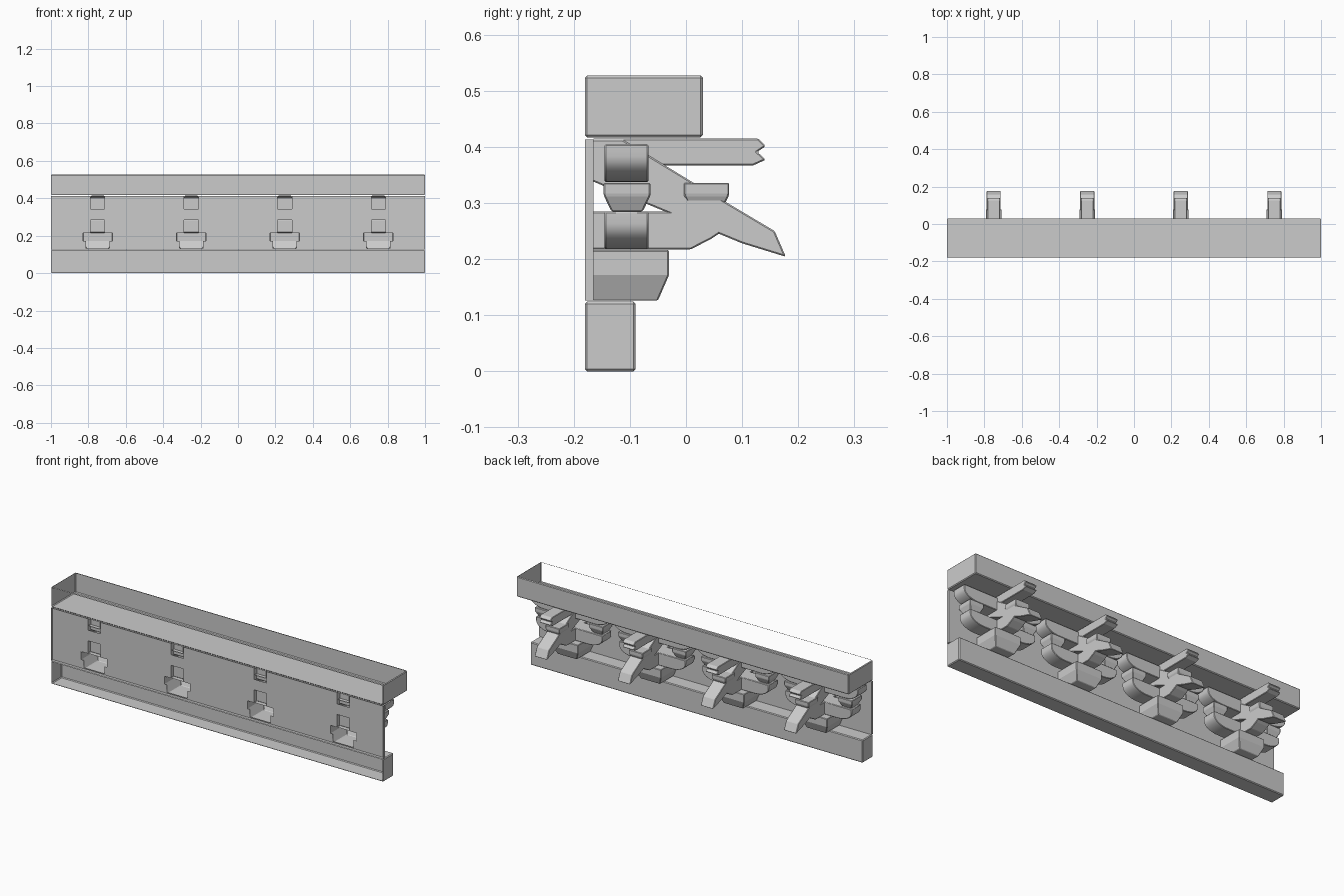
import bpy, bmesh, math

if "Cube" in bpy.data.objects:
    bpy.data.objects.remove(bpy.data.objects["Cube"])

XS = (-0.75, -0.25, 0.25, 0.75)
WALL = -0.165


def make_mesh(name, bm, open_back=None):
    """Finish a bmesh; optionally remove the flat face lying at y = open_back."""
    bmesh.ops.recalc_face_normals(bm, faces=bm.faces)
    if open_back is not None:
        gone = [f for f in bm.faces if all(abs(v.co.y - open_back) < 1e-4 for v in f.verts)]
        bmesh.ops.delete(bm, geom=gone, context='FACES')
    me = bpy.data.meshes.new(name)
    bm.to_mesh(me)
    bm.free()
    return me


def place(name, me, x=0.0, bevel=0.0):
    ob = bpy.data.objects.new(name, me)
    bpy.context.collection.objects.link(ob)
    ob.location.x = x
    if bevel:
        m = ob.modifiers.new("edge_bevel", 'BEVEL')
        m.width = bevel
        m.segments = 1
        m.limit_method = 'ANGLE'
        m.angle_limit = math.radians(25)
    return ob


def prism(pts, to_co, lo, hi):
    """Extrude a 2D outline from lo to hi; to_co maps (u, v, depth) to xyz."""
    bm = bmesh.new()
    a = [bm.verts.new(to_co(u, v, lo)) for u, v in pts]
    b = [bm.verts.new(to_co(u, v, hi)) for u, v in pts]
    bm.faces.new(a)
    bm.faces.new(b[::-1])
    for i in range(len(pts)):
        j = (i + 1) % len(pts)
        bm.faces.new((a[i], b[i], b[j], a[j]))
    return bm


def side_arm(pts, half):
    return prism(pts, lambda u, v, d: (d, u, v), -half, half)


def cross_arm(length, z0, z1):
    """Bracket arm along x whose lower ends curve upward."""
    rx, rz, n = 0.085, 0.046, 7
    right = [(length - rx + rx * math.sin(t), z0 + rz - rz * math.cos(t))
             for t in (math.pi / 2 * i / n for i in range(n + 1))]
    right.append((length, z1))
    pts = right + [(-x, z) for x, z in reversed(right)]
    return prism(pts, lambda u, v, d: (u, d, v), -0.145, -0.067)


def block(cx, hx, y0, y1, z0, zm, z1, inset, back_inset):
    """Bearing block: square top, tapering foot."""
    bm = bmesh.new()
    rings = []
    for z, i, b in ((z0, inset, back_inset), (zm, 0, 0), (z1, 0, 0)):
        rings.append([bm.verts.new(c) for c in (
            (cx - hx + i, y0 + b, z), (cx + hx - i, y0 + b, z),
            (cx + hx - i, y1 - inset * (i > 0), z), (cx - hx + i, y1 - inset * (i > 0), z))])
    bm.faces.new(rings[0])
    bm.faces.new(rings[-1])
    for r, s in zip(rings, rings[1:]):
        for k in range(4):
            bm.faces.new((r[k], r[(k + 1) % 4], s[(k + 1) % 4], s[k]))
    return bm


def beam(name, y0, y1, z0, z1, open_top):
    """Long hollow beam, open at the wall side."""
    bm = side_arm([(y0, z0), (y1, z0), (y1, z1), (y0, z1)], 1.0)
    bmesh.ops.bevel(bm, geom=bm.edges[:], offset=0.004, segments=1, affect='EDGES')
    bmesh.ops.recalc_face_normals(bm, faces=bm.faces)
    gone = [f for f in bm.faces if f.normal.y < -0.9 or (open_top and f.normal.z > 0.9)]
    bmesh.ops.delete(bm, geom=gone, context='FACES')
    me = make_mesh(name, bm)
    return place(name, me)


# long beams
beam("upper_beam", -0.18, 0.03, 0.417, 0.527, True)
beam("lower_beam", -0.18, -0.09, 0.0, 0.124, False)

# wall panel: sheet with openings behind each bracket, plus a thin return rim
offs = (-0.078, -0.062, -0.0375, 0.0375, 0.062, 0.078)
xs = [-1.0] + [c + o for c in XS for o in offs] + [1.0]
zs = [0.126, 0.132, 0.172, 0.215, 0.285, 0.343, 0.413]
hole_half = (0, 0.065, 0.08, 0.04, 0, 0.04)
bm = bmesh.new()
grid = [[bm.verts.new((x, WALL, z)) for z in zs] for x in xs]
for i in range(len(xs) - 1):
    mid = (xs[i] + xs[i + 1]) / 2
    near = min(abs(mid - c) for c in XS)
    wide = xs[i + 1] - xs[i] > 0.1 and near > 0.08
    for j in range(len(zs) - 1):
        if wide or near > hole_half[j]:
            bm.faces.new((grid[i][j], grid[i + 1][j], grid[i + 1][j + 1], grid[i][j + 1]))
        elif hole_half[j] == 0:
            bm.faces.new((grid[i][j], grid[i + 1][j], grid[i + 1][j + 1], grid[i][j + 1]))
rim = [(-1, zs[0]), (1, zs[0]), (1, zs[-1]), (-1, zs[-1])]
for (xa, za), (xb, zb) in zip(rim, rim[1:] + rim[:1]):
    bm.faces.new([bm.verts.new(c) for c in (
        (xa, WALL, za), (xb, WALL, zb), (xb, -0.18, zb), (xa, -0.18, za))])
bmesh.ops.remove_doubles(bm, verts=bm.verts, dist=1e-5)
place("wall_panel", make_mesh("wall_panel", bm))

# bracket set parts, each mesh shared by four placements
lower_arm = [(WALL, 0.217), (0.008, 0.217), (0.045, 0.236), (0.066, 0.25),
             (0.075, 0.268), (0.075, 0.285), (WALL, 0.285)]
slanted = [(WALL, 0.413), (-0.113, 0.413), (0.015, 0.335), (0.158, 0.25),
           (0.178, 0.204), (0.1, 0.228), (-0.067, 0.297), (WALL, 0.338)]
top_arm = [(WALL, 0.367), (0.12, 0.367), (0.142, 0.377), (0.127, 0.391),
           (0.142, 0.401), (0.129, 0.415), (WALL, 0.415)]
SB = dict(z0=0.285, zm=0.314, z1=0.336, inset=0.014, back_inset=0.014)
parts = {
    "base_block": (block(0, 0.078, WALL, -0.03, 0.126, 0.172, 0.216, 0.02, 0.0), WALL),
    "projecting_arm": (side_arm(lower_arm, 0.0375), WALL),
    "slanted_arm": (side_arm(slanted, 0.0375), WALL),
    "top_arm": (side_arm(top_arm, 0.034), WALL),
    "lower_cross_arm": (cross_arm(0.20, 0.217, 0.285), None),
    "upper_cross_arm": (cross_arm(0.237, 0.337, 0.405), None),
    "left_small_block": (block(-0.163, 0.042, -0.147, -0.063, **SB), None),
    "right_small_block": (block(0.163, 0.042, -0.147, -0.063, **SB), None),
    "outer_small_block": (block(0, 0.042, -0.004, 0.077, **SB), None),
}
for name, (bm, back) in parts.items():
    me = make_mesh(name, bm, back)
    for k, x in enumerate(XS):
        ob = place(f"{name}_{k + 1}", me, x, 0.0025)
        if k == 0 and "cross_arm" in name:
            bpy.ops.object.select_all(action='DESELECT')
            ob.select_set(True)
            bpy.context.view_layer.objects.active = ob
            bpy.ops.object.shade_smooth_by_angle(angle=math.radians(30))
